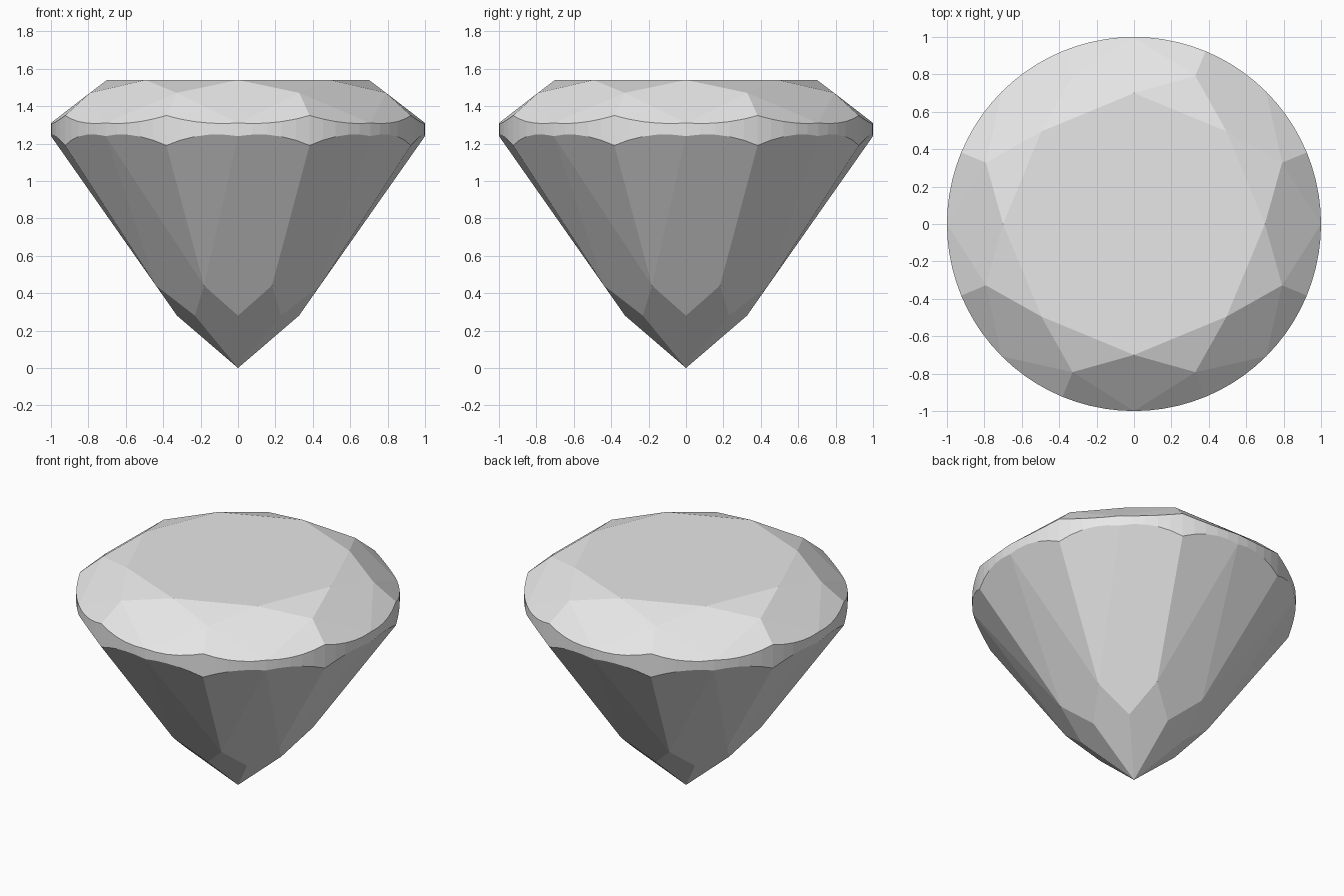
import bpy
import bmesh
from math import cos, sin, pi
from mathutils import Matrix, Vector

cube = bpy.data.objects.get("Cube")
if cube:
    bpy.data.objects.remove(cube, do_unlink=True)

HALF = pi / 8      # half of one of the eight sectors
STEPS = 5          # girdle segments per half sector


def polar(radius, angle, z):
    return Vector((radius * cos(angle), radius * sin(angle), z))


# Corner points of the cut in one half sector
table_pt = polar(0.7, 0, 1.54)
table_next = polar(0.7, 2 * HALF, 1.54)
crown_pt = polar(0.857, HALF, 1.471)
top_main = polar(1, 0, 1.31)
top_half = polar(1, HALF, 1.35)
low_main = polar(1, 0, 1.24)
low_half = polar(1, HALF, 1.19)
pav_pt = polar(0.475, HALF, 0.441)
pav_low = polar(0.326, 0, 0.28)
pav_low_next = polar(0.326, 2 * HALF, 0.28)
culet = Vector((0, 0, 0))


def girdle_arc(a, b, c):
    """Girdle points where the facet plane through a, b, c meets the round wall."""
    n = (b - a).cross(c - a)
    pts = []
    for i in range(STEPS + 1):
        p = polar(1, HALF * i / STEPS, 0)
        p.z = a.z - (n.x * (p.x - a.x) + n.y * (p.y - a.y)) / n.z
        pts.append(p)
    return pts


def mirror(p):
    return Vector((p.x, -p.y, p.z))


upper = girdle_arc(crown_pt, top_main, top_half)
lower = girdle_arc(pav_pt, low_main, low_half)

# Facets symmetric about a sector line: star, bezel kite, main kite, culet kite
whole = [
    [table_pt, table_next, crown_pt],
    [table_pt, crown_pt, top_main, mirror(crown_pt)],
    [low_main, pav_pt, pav_low, mirror(pav_pt)],
    [culet, pav_low, pav_pt, pav_low_next],
]

# Facets of a half sector: upper half, lower half and the girdle wall
halves = [[crown_pt] + upper, [pav_pt] + lower]
for i in range(STEPS):
    halves.append([upper[i], upper[i + 1], lower[i + 1], lower[i]])

facets = whole + halves + [[mirror(p) for p in f] for f in halves]

# Repeat the sector eight times and close with the table
bm = bmesh.new()
table = []
for k in range(8):
    turn = Matrix.Rotation(2 * HALF * k, 3, 'Z')
    table.append(bm.verts.new(turn @ table_pt))
    for facet in facets:
        bm.faces.new([bm.verts.new(turn @ p) for p in facet])
bm.faces.new(table)
bmesh.ops.remove_doubles(bm, verts=bm.verts, dist=0.0005)
bmesh.ops.recalc_face_normals(bm, faces=bm.faces)

mesh = bpy.data.meshes.new("cut_gem")
bm.to_mesh(mesh)
bm.free()
gem = bpy.data.objects.new("cut_gem", mesh)
bpy.context.collection.objects.link(gem)

# Plain light grey
grey = bpy.data.materials.new("light_grey")
grey.use_nodes = True
colour = (0.8, 0.8, 0.8, 1)
grey.diffuse_color = colour
for node in grey.node_tree.nodes:
    if node.type == 'BSDF_PRINCIPLED':
        node.inputs["Base Color"].default_value = colour
mesh.materials.append(grey)
